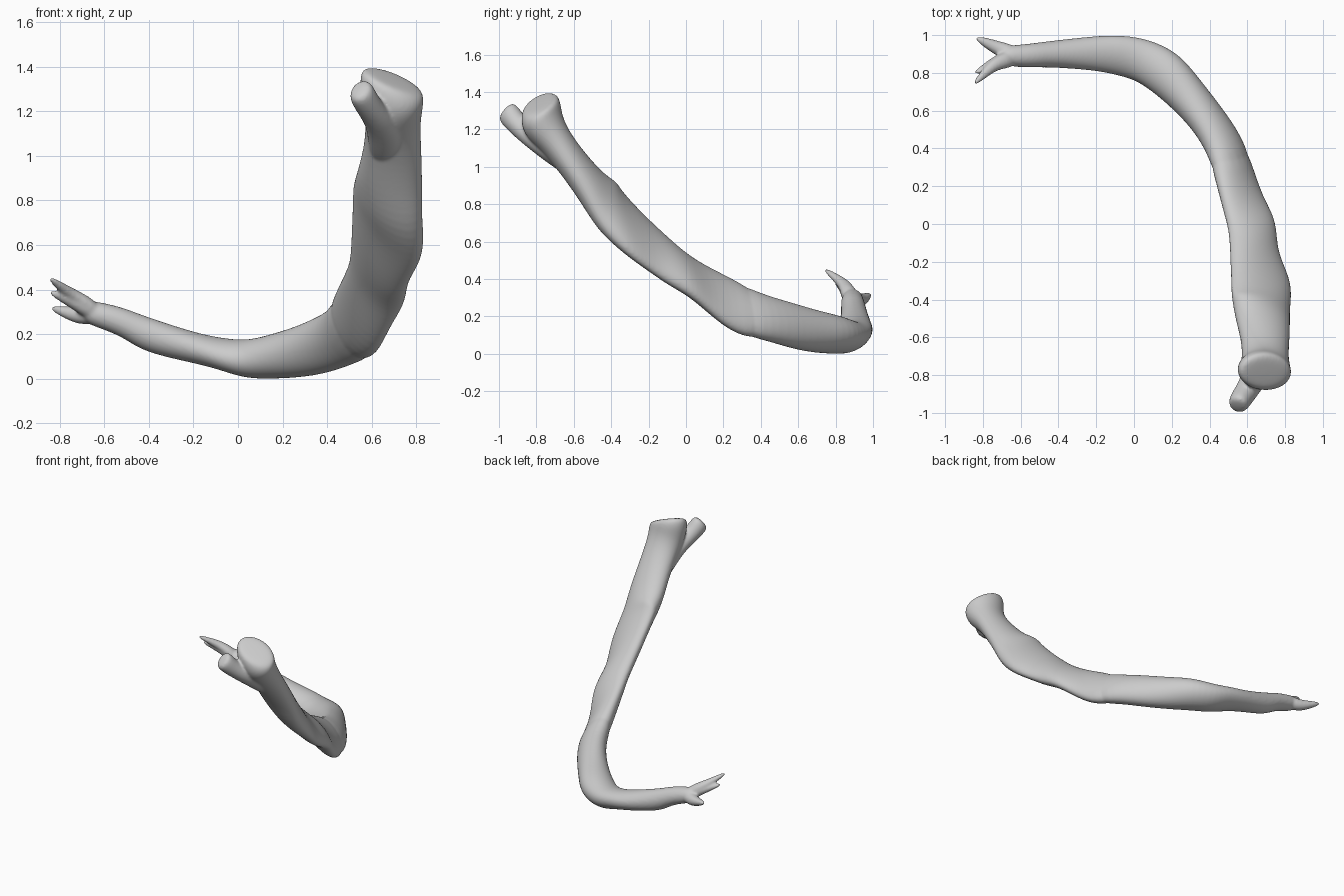
import bpy, bmesh, math
from mathutils import Vector

bm = bmesh.new()
SIDES = 16
UP = Vector((0, 0, 1))


def loft(stations):
    """Skin rings: x, y, z, half width, half height, tilt phase, lean back, roll."""
    pts = [Vector(s[:3]) for s in stations]
    rings = []
    for i, s in enumerate(stations):
        w, h, tilt, lean, roll = (list(s[3:]) + [0, 0, 0])[:5]
        t = pts[min(i + 1, len(pts) - 1)] - pts[max(i - 1, 0)]
        t.z = 0
        t.normalize()
        side = Vector((-t.y, t.x, -roll))
        up = UP * math.cos(lean) - t * math.sin(lean)
        ring = []
        for k in range(SIDES):
            a = 2 * math.pi * k / SIDES
            ring.append(bm.verts.new(pts[i] + side * w * 1.04 * math.cos(a)
                                     + up * h * 1.04 * math.sin(a + tilt)))
        rings.append(ring)
    for r0, r1 in zip(rings, rings[1:]):
        for k in range(SIDES):
            j = (k + 1) % SIDES
            bm.faces.new((r0[k], r0[j], r1[j], r1[k]))
    bm.faces.new(rings[0][::-1])
    bm.faces.new(rings[-1])


# front half of the long curved shaft, from the fork end round the bend
loft([
    (-.70, .89, .305, .035, .035),
    (-.66, .89, .295, .055, .055),
    (-.58, .89, .275, .060, .060),
    (-.50, .895, .245, .065, .068),
    (-.42, .90, .200, .070, .080),
    (-.20, .905, .140, .090, .068),
    (-.08, .895, .112, .105, .070, .2),
    (.04, .872, .085, .112, .083, .1),
    (.16, .81, .102, .122, .100, .1),
    (.265, .70, .118, .105, .112),
    (.38, .57, .150, .095, .125, -.2),
    (.485, .415, .196, .100, .124, -.4),
    (.535, .25, .255, .104, .150, -.7)])

# rear half of the shaft, rising to the rounded head
loft([
    (.485, .415, .196, .098, .122, -.4),
    (.535, .25, .253, .104, .155, -.7),
    (.580, .10, .350, .110, .135, -.75),
    (.625, 0, .430, .126, .122, -.7),
    (.632, -.10, .500, .124, .132, -.7),
    (.642, -.20, .582, .130, .150, -.8),
    (.678, -.34, .705, .162, .175, -.85),
    (.672, -.42, .790, .150, .140, -.6, .4),
    (.680, -.50, .885, .142, .100, -.4, .75),
    (.695, -.61, 1.025, .126, .085, -.2, .8),
    (.695, -.70, 1.14, .120, .090, 0, .85),
    (.695, -.755, 1.215, .130, .110, 0, .95, .1),
    (.690, -.775, 1.28, .142, .117, 0, 1.05, .25),
    (.690, -.785, 1.335, .138, .105, 0, 1.15, .38),
    (.690, -.79, 1.345, .090, .065, 0, 1.15, .38)])

# blunt finger beside the head
loft([(.67, -.56, .95, .05, .03, 0, .7),
      (.665, -.65, 1.02, .075, .052, 0, .7),
      (.66, -.75, 1.105, .080, .060, 0, .7),
      (.63, -.83, 1.165, .066, .058, 0, .7),
      (.585, -.90, 1.225, .058, .056, 0, .7),
      (.555, -.945, 1.28, .057, .064, 0, .7),
      (.545, -.967, 1.305, .042, .055, 0, .7)])

# three pointed prongs of the fork end
for mid, tip, r in [((-.73, .935, .285), (-.84, .987, .318), .036),
                    ((-.745, .85, .345), (-.845, .797, .388), .030),
                    ((-.745, .842, .375), (-.848, .740, .452), .032)]:
    a, b = Vector(mid), Vector(tip)
    root = Vector((-.62, .89, .29))
    loft([(*root, .045, .045),
          (*root.lerp(a, .6), .042, .042),
          (*a, r, r),
          (*a.lerp(b, .6), r * .65, r * .65),
          (*b, .010, .010)])

bmesh.ops.recalc_face_normals(bm, faces=bm.faces)
mesh = bpy.data.meshes.new("curved_bone")
bm.to_mesh(mesh)
bm.free()
obj = bpy.data.objects.new("curved_bone", mesh)
bpy.context.collection.objects.link(obj)

# round the rings, then fuse all parts into one soft skin
sub = obj.modifiers.new("round", 'SUBSURF')
sub.levels = sub.render_levels = 2
fuse = obj.modifiers.new("fuse", 'REMESH')
fuse.mode = 'VOXEL'
fuse.voxel_size = .008
fuse.use_smooth_shade = True
soft = obj.modifiers.new("soften", 'SMOOTH')
soft.factor = .5
soft.iterations = 8
